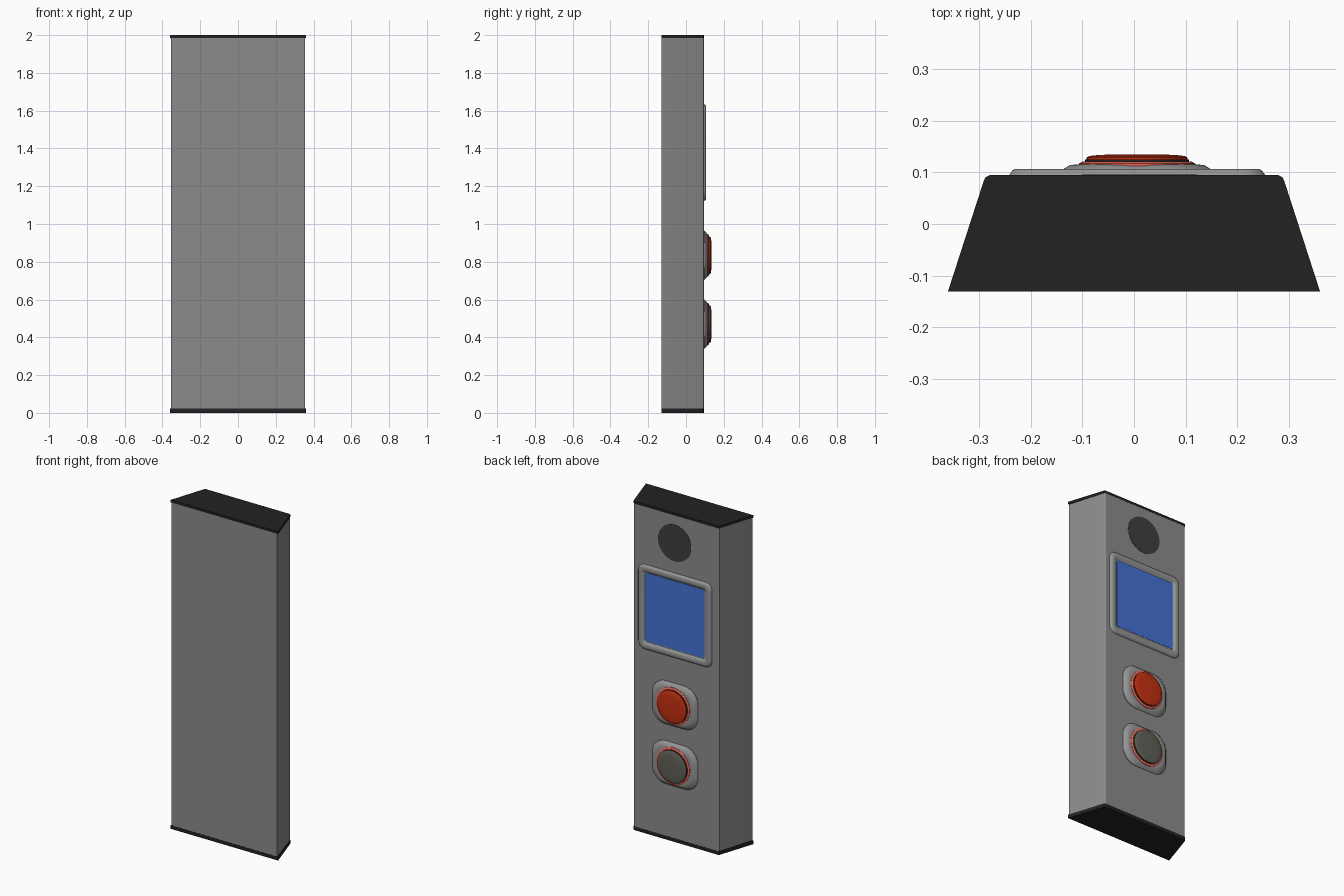
import bpy, bmesh, math

if "Cube" in bpy.data.objects:
    bpy.data.objects.remove(bpy.data.objects["Cube"])

def mat(name, r, g, b):
    m = bpy.data.materials.new(name)
    m.diffuse_color = (r, g, b, 1)
    m.use_nodes = True
    m.node_tree.nodes["Principled BSDF"].inputs["Base Color"].default_value = m.diffuse_color
    return m

STEEL = mat("steel grey", 0.26, 0.26, 0.26)
TRIM = mat("trim grey", 0.30, 0.30, 0.30)
BLACK = mat("black", 0.016, 0.016, 0.016)
MESH = mat("speaker dark grey", 0.05, 0.05, 0.05)
BLUE = mat("display blue", 0.06, 0.17, 0.68)
RED = mat("button red", 0.55, 0.03, 0.006)
GLOW = mat("ring light red", 0.80, 0.13, 0.09)
OLIVE = mat("button grey", 0.12, 0.12, 0.10)


def loft(name, rings, material):
    """Skin a list of equal-length vertex rings and cap both ends."""
    bm = bmesh.new()
    loops = [[bm.verts.new(p) for p in ring] for ring in rings]
    n = len(loops[0])
    for a, b in zip(loops, loops[1:]):
        for i in range(n):
            j = (i + 1) % n
            bm.faces.new((a[i], a[j], b[j], b[i]))
    bm.faces.new(loops[0])
    bm.faces.new(loops[-1])
    bmesh.ops.remove_doubles(bm, verts=bm.verts, dist=1e-5)
    bmesh.ops.recalc_face_normals(bm, faces=bm.faces)
    me = bpy.data.meshes.new(name)
    bm.to_mesh(me)
    bm.free()
    me.materials.append(material)
    ob = bpy.data.objects.new(name, me)
    bpy.context.collection.objects.link(ob)
    bpy.ops.object.select_all(action='DESELECT')
    ob.select_set(True)
    bpy.context.view_layer.objects.active = ob
    bpy.ops.object.shade_smooth_by_angle(angle=math.radians(30))
    return ob


def rounded(cx, cz, hw, hh, r, y, seg=10):
    """Rounded rectangle in the x-z plane; a circle when hw = hh = r."""
    pts = []
    for k, (sx, sz) in enumerate(((1, 1), (-1, 1), (-1, -1), (1, -1))):
        for i in range(seg + 1):
            a = math.pi / 2 * (k + i / seg)
            pts.append((cx + sx * (hw - r) + r * math.cos(a), y,
                        cz + sz * (hh - r) + r * math.sin(a)))
    return pts


def disc(name, cx, cz, steps, material):
    return loft(name, [rounded(cx, cz, r, r, r, y) for r, y in steps], material)


def column(name, z0, z1, grow, material):
    """Tapered housing section with softened corners on the panel side."""
    half = [(0.355 + grow, -0.13 - grow * 0.1), (0.290 + grow * 0.3, 0.083),
            (0.287 + grow * 0.3, 0.090), (0.280, 0.0945 + grow * 0.1)]
    outline = half + [(-x, y) for x, y in reversed(half)]
    return loft(name, [[(x, y, z) for x, y in outline] for z in (z0, z1)], material)


# Housing and end caps
column("housing", 0.02, 1.987, 0, STEEL)
column("bottom_cap", 0, 0.022, 0.006, BLACK)
column("top_cap", 1.985, 2.0, 0.006, BLACK)

# Speaker
disc("speaker", 0.01, 1.818, [(0.111, 0.090), (0.111, 0.0965)], MESH)

# Display frame, raised rim falling to a recessed screen
X = 0.006
frame = [(0.000, 0.045, 0.090), (0.001, 0.045, 0.096), (0.007, 0.040, 0.104),
         (0.013, 0.036, 0.107), (0.030, 0.026, 0.107), (0.036, 0.020, 0.105),
         (0.047, 0.012, 0.097)]
loft("display_frame", [rounded(X, 1.378, 0.249 - d, 0.258 - d, r, y)
                       for d, r, y in frame], TRIM)
loft("display_screen", [rounded(X, 1.380, 0.199, 0.208, 0.010, y)
                        for y in (0.095, 0.0985)], BLUE)

# Two push buttons: base, lit ring, dark groove and cap
for label, z, colour in (("upper", 0.834, RED), ("lower", 0.470, OLIVE)):
    base = [(0.000, 0.085, 0.090), (0.002, 0.085, 0.098), (0.012, 0.085, 0.108),
            (0.022, 0.085, 0.114), (0.030, 0.085, 0.115)]
    loft(label + "_button_base", [rounded(X, z, 0.153 - d, 0.132 - d, r, y)
                                  for d, r, y in base], TRIM)
    disc(label + "_button_ring", X, z,
         [(0.113, 0.112), (0.113, 0.117), (0.106, 0.121)], GLOW)
    disc(label + "_button_groove", X, z, [(0.101, 0.115), (0.101, 0.125)], BLACK)
    disc(label + "_button_cap", X, z,
         [(0.098, 0.120), (0.098, 0.129), (0.092, 0.132), (0.075, 0.134),
          (0.045, 0.135)], colour)
